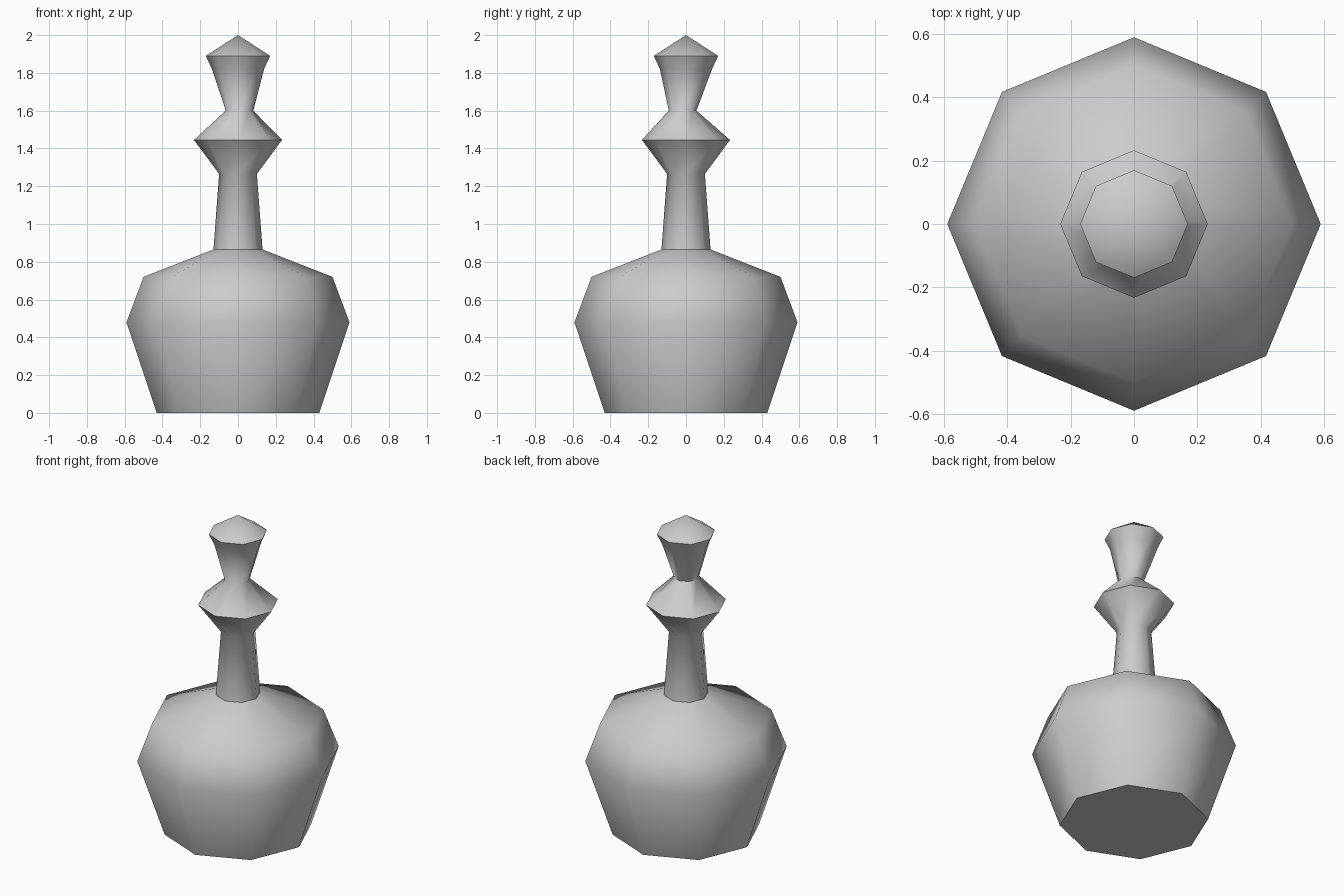
import bpy, bmesh
from math import radians, sin, cos, tau

cube = bpy.data.objects.get("Cube")
if cube:
    bpy.data.objects.remove(cube)

SIDES = 8
# Rings of the bottle: radius, height
PROFILE = [(0.43, 0), (0.59, 0.48), (0.5, 0.72), (0.13, 0.865), (0.1, 1.265),
           (0.233, 1.445), (0.073, 1.6), (0.138, 1.82), (0.17, 1.89)]
PINCH = 6  # the pinched ring below the stopper sits slightly off centre

glass = bpy.data.materials.new("plain grey")
glass.use_nodes = True
grey = (0.6, 0.6, 0.6, 1)
glass.diffuse_color = grey
glass.node_tree.nodes["Principled BSDF"].inputs["Base Color"].default_value = grey

# Lathe the eight-sided bottle
bm = bmesh.new()
rings = []
for i, (r, z) in enumerate(PROFILE):
    dx, dy = (0.008, -0.018) if i == PINCH else (0, 0)
    rings.append([bm.verts.new((dx + r * cos(tau * k / SIDES),
                                dy + r * sin(tau * k / SIDES), z))
                  for k in range(SIDES)])
for low, high in zip(rings, rings[1:]):
    for k in range(SIDES):
        n = (k + 1) % SIDES
        bm.faces.new((low[k], low[n], high[n], high[k]))

# Flat base and pointed tip
bm.faces.new(rings[0][::-1])
tip = bm.verts.new((0, 0, 2))
for k in range(SIDES):
    bm.faces.new((rings[-1][k], rings[-1][(k + 1) % SIDES], tip))

mesh = bpy.data.meshes.new("bottle")
bm.to_mesh(mesh)
bm.free()
mesh.materials.append(glass)
bottle = bpy.data.objects.new("bottle", mesh)
bpy.context.collection.objects.link(bottle)

# Soft body with crisp rims
bpy.context.view_layer.objects.active = bottle
bottle.select_set(True)
bpy.ops.object.shade_smooth_by_angle(angle=radians(60))
